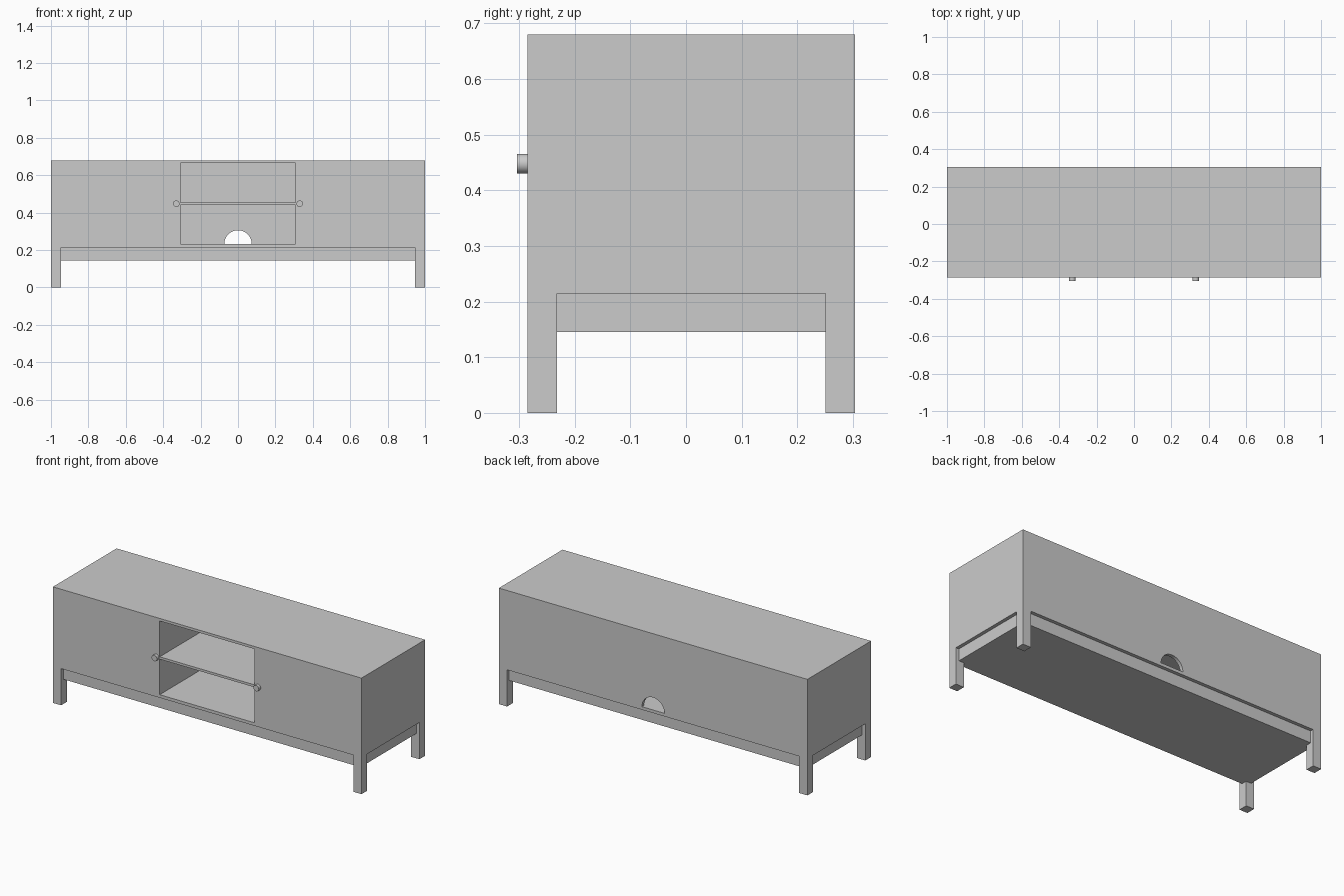
import bpy
import bmesh
import math

cube = bpy.data.objects.get("Cube")
if cube:
    bpy.data.objects.remove(cube, do_unlink=True)

grey = bpy.data.materials.new("plain grey")
grey.use_nodes = True
grey.diffuse_color = (0.6, 0.6, 0.6, 1)
grey.node_tree.nodes["Principled BSDF"].inputs["Base Color"].default_value = (0.6, 0.6, 0.6, 1)

FRONT, BACK = -0.285, 0.304
BODY_BOTTOM, TOP = 0.215, 0.68
NICHE_X, NICHE_FLOOR, NICHE_TOP = 0.308, 0.233, 0.665
LEG = 0.053


def prism(name, outline, y0, y1):
    """Extrude an (x, z) outline along y."""
    bm = bmesh.new()
    face = bm.faces.new([bm.verts.new((x, y0, z)) for x, z in outline])
    moved = bmesh.ops.extrude_face_region(bm, geom=[face])["geom"]
    verts = [v for v in moved if isinstance(v, bmesh.types.BMVert)]
    bmesh.ops.translate(bm, verts=verts, vec=(0, y1 - y0, 0))
    bmesh.ops.recalc_face_normals(bm, faces=bm.faces)
    mesh = bpy.data.meshes.new(name)
    bm.to_mesh(mesh)
    bm.free()
    mesh.materials.append(grey)
    obj = bpy.data.objects.new(name, mesh)
    bpy.context.collection.objects.link(obj)
    return obj


def box(name, x0, x1, y0, y1, z0, z1):
    return prism(name, [(x0, z0), (x1, z0), (x1, z1), (x0, z1)], y0, y1)


def arc(cx, cz, radius, sweep, steps):
    return [(cx + radius * math.cos(sweep * i / steps),
             cz + radius * math.sin(sweep * i / steps)) for i in range(steps + 1)]


def select_only(obj):
    bpy.ops.object.select_all(action="DESELECT")
    obj.select_set(True)
    bpy.context.view_layer.objects.active = obj


def cut(obj, cutter):
    cutter.hide_render = True
    select_only(obj)
    mod = obj.modifiers.new("cut", "BOOLEAN")
    mod.operation = "DIFFERENCE"
    mod.solver = "EXACT"
    mod.object = cutter
    bpy.ops.object.modifier_apply(modifier=mod.name)
    bpy.data.objects.remove(cutter, do_unlink=True)


# Cabinet body with the open niche and the arched cable hole
body = box("cabinet_body", -1, 1, FRONT, BACK, BODY_BOTTOM, TOP)
cut(body, box("niche_cutter", -NICHE_X, NICHE_X, FRONT - 0.1, BACK - 0.02, NICHE_FLOOR, NICHE_TOP))
cut(body, prism("cable_hole_cutter", arc(0, NICHE_FLOOR, 0.073, math.pi, 32), BACK - 0.1, BACK + 0.1))

# Shelf across the niche
box("shelf", -NICHE_X, NICHE_X, FRONT, BACK - 0.02, 0.441, 0.455)

# Recessed plinth under the body
inset = 0.02
box("plinth", -1 + inset, 1 - inset, FRONT + inset, BACK - inset, 0.145, BODY_BOTTOM)

# Legs and door knobs, mirrored left and right
for side, sign in (("left", 1), ("right", -1)):
    x0, x1 = sorted((sign, sign * (1 - LEG)))
    box(f"front_{side}_leg", x0, x1, FRONT, FRONT + LEG, 0, BODY_BOTTOM)
    box(f"back_{side}_leg", x0, x1, BACK - LEG, BACK, 0, BODY_BOTTOM)
    circle = arc(sign * 0.33, 0.448, 0.0175, math.tau, 24)[:-1]
    knob = prism(f"{side}_knob", circle, -0.304, FRONT)
    select_only(knob)
    bpy.ops.object.shade_smooth_by_angle(angle=math.radians(35))
